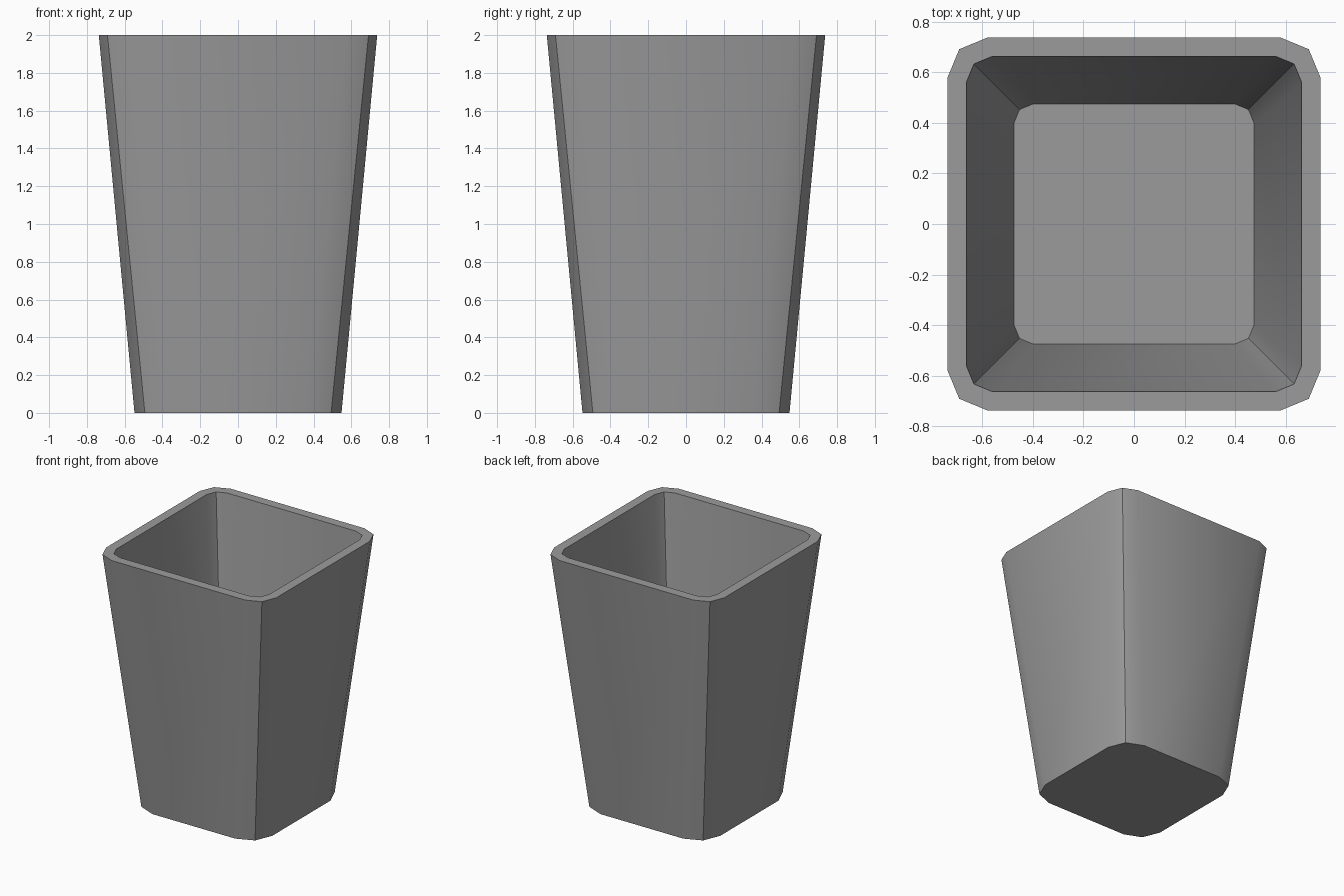
import bpy, bmesh, math

if "Cube" in bpy.data.objects:
    bpy.data.objects.remove(bpy.data.objects["Cube"])

# Single grey material
grey = bpy.data.materials.new("grey")
grey.diffuse_color = (0.33, 0.33, 0.33, 1)
grey.use_nodes = True
grey.node_tree.nodes["Principled BSDF"].inputs["Base Color"].default_value = grey.diffuse_color


def ring(bm, half, bevel, z):
    """Square outline with two-segment rounded corners."""
    verts = []
    c = half - bevel
    for corner, (sx, sy) in enumerate([(1, 1), (-1, 1), (-1, -1), (1, -1)]):
        for step in range(3):
            a = math.radians(corner * 90 + step * 45)
            verts.append(bm.verts.new((sx * c + bevel * math.cos(a),
                                       sy * c + bevel * math.sin(a), z)))
    return verts


def bridge(bm, a, b):
    n = len(a)
    for i in range(n):
        j = (i + 1) % n
        bm.faces.new((a[i], a[j], b[j], b[i]))


# Tapered pot: outer wall, flat rim, inner wall, floor
bm = bmesh.new()
rings = [ring(bm, *r) for r in (
    (0.548, 0.188, 0.0),
    (0.737, 0.157, 2.0),
    (0.663, 0.103, 2.0),
    (0.475, 0.077, 0.075),
)]
for lower, upper in zip(rings, rings[1:]):
    bridge(bm, lower, upper)
bm.faces.new(list(reversed(rings[0])))
bm.faces.new(rings[-1])
bmesh.ops.recalc_face_normals(bm, faces=bm.faces)

mesh = bpy.data.meshes.new("pot")
bm.to_mesh(mesh)
bm.free()
mesh.materials.append(grey)
pot = bpy.data.objects.new("pot", mesh)
bpy.context.collection.objects.link(pot)

# Smooth walls, sharp corner ridges and rim
bpy.context.view_layer.objects.active = pot
pot.select_set(True)
bpy.ops.object.shade_smooth_by_angle(angle=math.radians(30))
